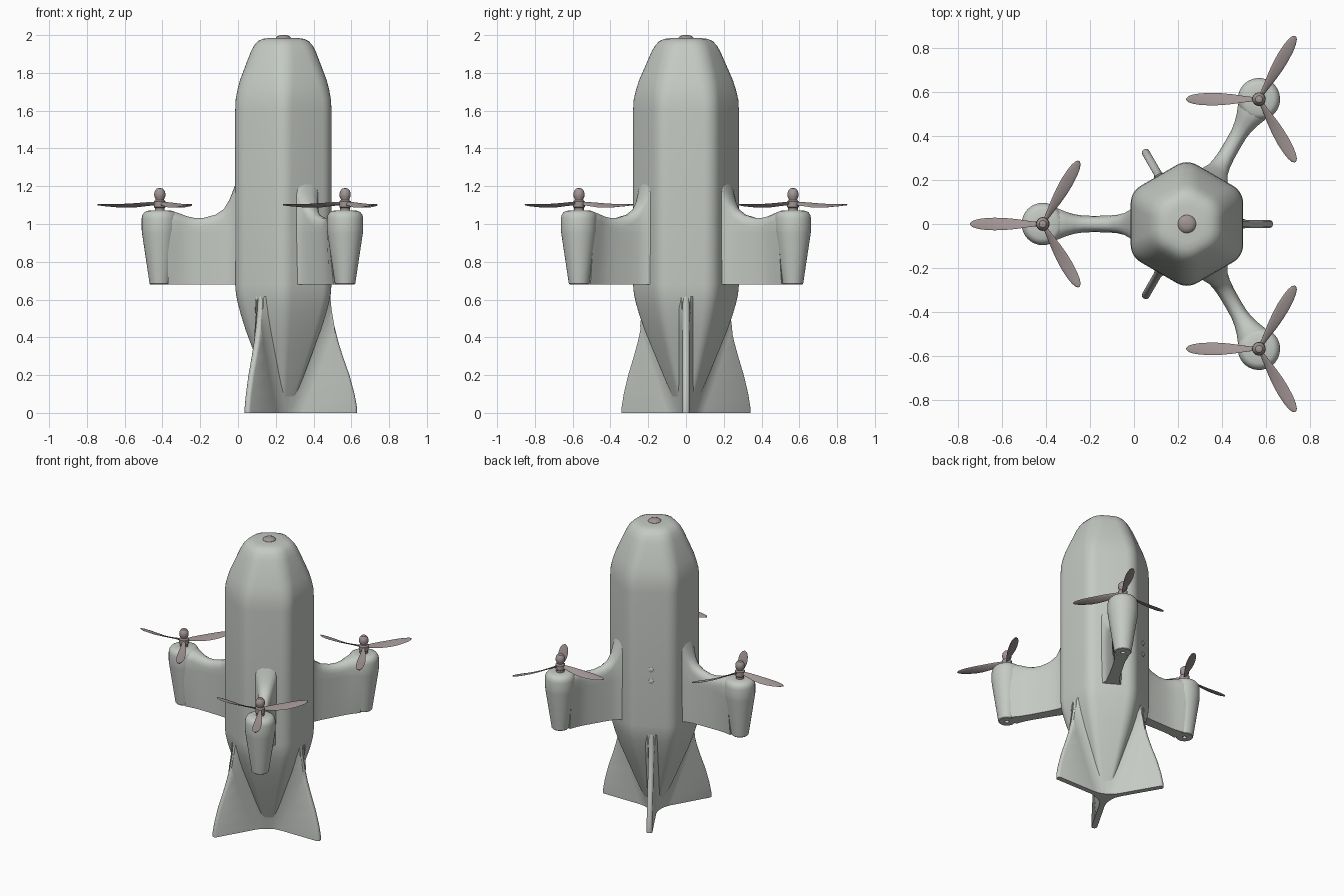
import bpy, bmesh
from math import sin, cos, pi, radians
from mathutils import Matrix, Vector

if "Cube" in bpy.data.objects:
    bpy.data.objects.remove(bpy.data.objects["Cube"])

CX = 0.24  # body axis
ARMS = (180, 60, -60)


def material(name, col):
    m = bpy.data.materials.new(name)
    m.diffuse_color = (*col, 1)
    m.use_nodes = True
    m.node_tree.nodes["Principled BSDF"].inputs["Base Color"].default_value = m.diffuse_color
    return m


GREY = material("hull_grey", (0.56, 0.59, 0.55))
BROWN = material("prop_brown", (0.36, 0.30, 0.30))


def loft(name, rings, mat, matrix=Matrix(), angle=35):
    """Skin a list of equally long closed rings and cap both ends."""
    bm = bmesh.new()
    vs = [[bm.verts.new(matrix @ Vector(p)) for p in r] for r in rings]
    n = len(rings[0])
    for a, b in zip(vs, vs[1:]):
        for i in range(n):
            j = (i + 1) % n
            bm.faces.new((a[i], a[j], b[j], b[i]))
    bm.faces.new(vs[0][::-1])
    bm.faces.new(vs[-1])
    bmesh.ops.recalc_face_normals(bm, faces=bm.faces)
    me = bpy.data.meshes.new(name)
    bm.to_mesh(me)
    bm.free()
    me.materials.append(mat)
    ob = bpy.data.objects.new(name, me)
    bpy.context.collection.objects.link(ob)
    bpy.ops.object.select_all(action='DESELECT')
    ob.select_set(True)
    bpy.context.view_layer.objects.active = ob
    bpy.ops.object.shade_smooth_by_angle(angle=radians(angle))
    return ob


def lathe(name, profile, mat, matrix=Matrix(), n=32, angle=35):
    rings = [[(r * cos(2 * pi * i / n), r * sin(2 * pi * i / n), z) for i in range(n)]
             for r, z in profile]
    return loft(name, rings, mat, matrix, angle)


def turned(deg, r=0, z=0):
    """Frame on the body axis, turned outwards, moved r along its own x."""
    return (Matrix.Translation((CX, 0, 0)) @ Matrix.Rotation(radians(deg), 4, 'Z')
            @ Matrix.Translation((r, 0, z)))


def lerp(table, x):
    for (x0, y0), (x1, y1) in zip(table, table[1:]):
        if x <= x1:
            return y0 + (y1 - y0) * (x - x0) / (x1 - x0)
    return table[-1][1]


def hexagon(a, z, k):
    """Rounded hexagon with apothem a and corner radius k*a."""
    pts = []
    rc = k * a
    d = (a - rc) / cos(pi / 6)
    for c in range(6):
        t = radians(30 + 60 * c)
        for s in range(7):
            u = t + radians(-30 + 10 * s)
            pts.append((d * cos(t) + rc * cos(u), d * sin(t) + rc * sin(u), z))
    return pts


# fuselage
BODY = [(0, .03), (.1, .07), (.2, .11), (.32, .155), (.44, .2), (.52, .225), (.58, .241),
        (.63, .251), (.68, .255), (1.6, .255), (1.66, .252), (1.71, .243), (1.76, .23),
        (1.84, .2), (1.91, .173), (1.945, .155), (1.968, .135), (1.98, .11), (1.984, .08)]
loft("fuselage", [hexagon(a, z, .36 if z < 1.65 else .36 + (z - 1.65)) for z, a in BODY],
     GREY, turned(0))

# nose cap
lathe("nose_cap", [(.042, 1.975), (.041, 1.985), (.033, 1.994), (.02, 1.999), (.004, 2.0)],
      BROWN, turned(0))

# tail fins with filleted roots
EDGE = [(0, .39), (.03, .39), (.1, .377), (.2, .35), (.3, .315), (.38, .29), (.46, .27),
        (.55, .255), (.62, .248), (.66, .24)]
fin = []
for z, ro in EDGE:
    rb = lerp(BODY, z)
    half = [(rb - .04, .06), (rb, .038), (rb + .03, .024), (rb + .07, .018),
            (ro - .012, .018), (ro - .004, .013), (ro, .005)]
    half = [(min(r, ro), w) for r, w in half]
    fin.append([(r, -w, z) for r, w in half] + [(r, w, z) for r, w in half[::-1]])
for i, deg in enumerate((0, 120, -120)):
    loft(f"tail_fin_{i + 1}", fin, GREY, turned(deg))

# arm: radius from axis, top height, half width at top, half width at bottom
ARM = [(.2, 1.27, .085, .085), (.24, 1.25, .075, .07), (.262, 1.19, .062, .055),
       (.285, 1.13, .049, .043), (.315, 1.08, .042, .039), (.36, 1.05, .038, .036),
       (.42, 1.034, .037, .035), (.47, 1.033, .038, .034), (.51, 1.042, .044, .034),
       (.545, 1.056, .054, .035), (.58, 1.066, .068, .04), (.61, 1.068, .078, .045)]
arm = []
for r, zt, w, wb in ARM:
    half = [(wb, .68), (w, .95), (w, zt - .05), (w * .9, zt - .028), (w * .65, zt - .01),
            (w * .3, zt - .001)]
    arm.append([(r, -y, z) for y, z in half] + [(r, y, z) for y, z in half[::-1]])

# motor pod, with a recess in its base
POD = [(.012, .70), (.014, .68), (.05, .68), (.054, .684), (.094, .95), (.096, .97),
       (.096, 1.03), (.092, 1.048), (.082, 1.062), (.068, 1.07), (.03, 1.071)]

# propeller hub
HUB = [(.026, 1.065), (.026, 1.085), (.031, 1.09), (.031, 1.12), (.022, 1.127), (.024, 1.135),
       (.029, 1.145), (.03, 1.16), (.026, 1.175), (.016, 1.187), (.004, 1.19)]

# blade: distance, chord, pitch, height
BLADE = [(.0, .026, 40, 1.108), (.035, .026, 40, 1.108), (.07, .036, 34, 1.105),
         (.12, .05, 27, 1.1), (.17, .058, 21, 1.097), (.22, .06, 17, 1.097),
         (.27, .053, 13, 1.099), (.3, .042, 11, 1.1), (.32, .028, 10, 1.102),
         (.33, .008, 10, 1.102)]
blade = []
for r, c, p, z in BLADE:
    p = radians(p)
    t = .007 if r > .05 else .012
    ring = []
    for i in range(12):
        u, v = c / 2 * cos(i * pi / 6), t / 2 * sin(i * pi / 6)
        ring.append((r, u * cos(p) - v * sin(p), z + u * sin(p) + v * cos(p)))
    blade.append(ring)

for i, deg in enumerate(ARMS):
    n = i + 1
    pod = turned(deg, .654)
    loft(f"arm_{n}", arm, GREY, turned(deg))
    lathe(f"motor_pod_{n}", POD, GREY, pod)
    lathe(f"propeller_hub_{n}", HUB, BROWN, pod, 20)
    for b, a in enumerate(ARMS):
        spin = Matrix.Translation(pod.translation) @ Matrix.Rotation(radians(a), 4, 'Z')
        loft(f"propeller_{n}_blade_{b + 1}", blade, BROWN, spin, 60)

# two small buttons on the rear left face
for i, z in enumerate((1.07, .99)):
    lathe(f"button_{i + 1}", [(.017, -.01), (.017, .003), (.012, .006), (.003, .007)], GREY,
          turned(120, .255, z) @ Matrix.Rotation(pi / 2, 4, 'Y'), 16)
